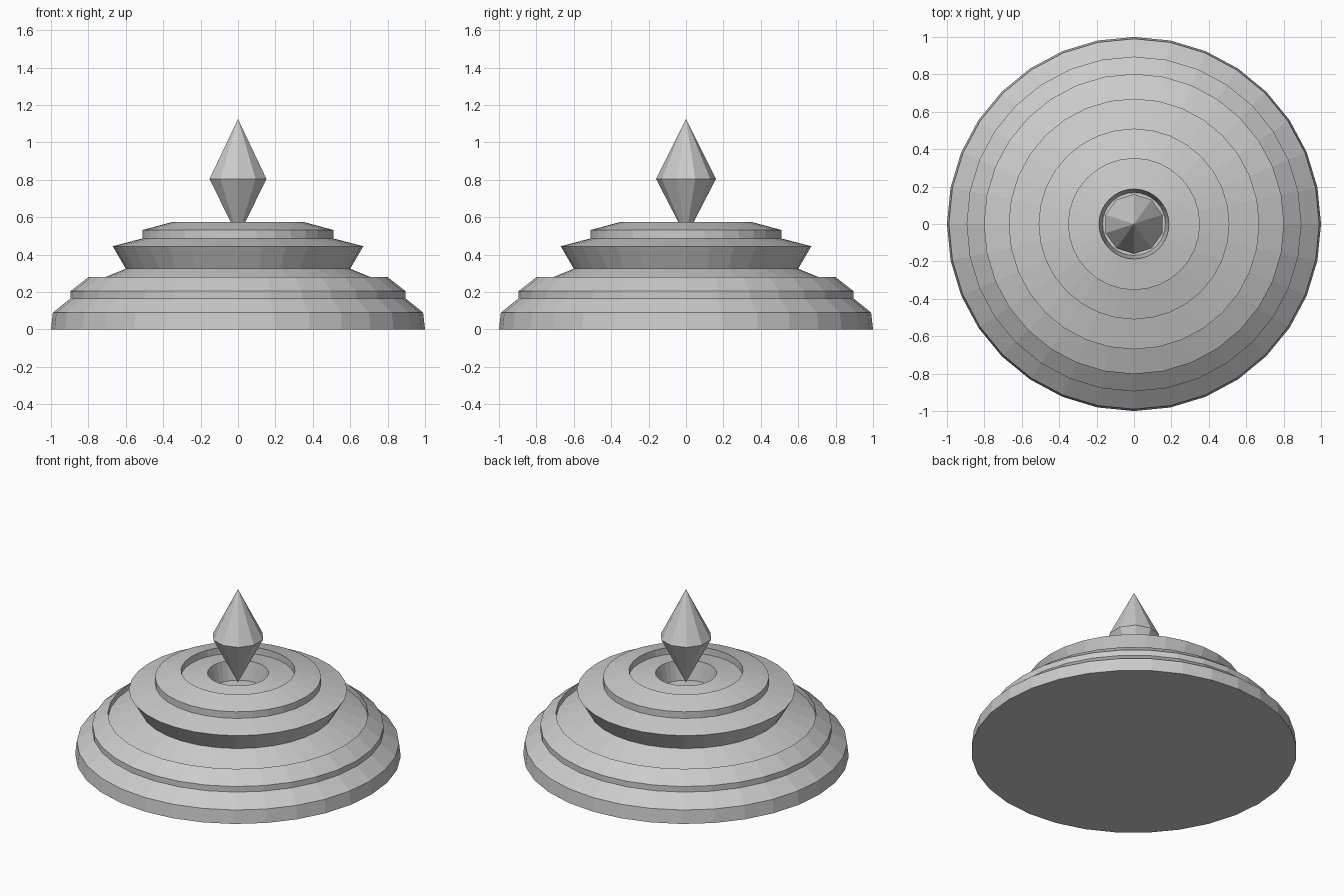
import bpy, bmesh
from math import cos, sin, pi

if "Cube" in bpy.data.objects:
    bpy.data.objects.remove(bpy.data.objects["Cube"])


def lathe(name, profile, sides, start=0.0):
    """Revolve (radius, z) points around z; radius 0 gives a single pole vertex."""
    bm = bmesh.new()
    rings = []
    for r, z in profile:
        n = 1 if r == 0 else sides
        rings.append([bm.verts.new((r * cos(start + 2 * pi * i / sides),
                                    r * sin(start + 2 * pi * i / sides), z))
                      for i in range(n)])
    for a, b in zip(rings, rings[1:]):
        for i in range(sides):
            j = (i + 1) % sides
            quad = [a[i % len(a)], a[j % len(a)], b[j % len(b)], b[i % len(b)]]
            bm.faces.new(list(dict.fromkeys(quad)))
    bmesh.ops.recalc_face_normals(bm, faces=bm.faces)
    mesh = bpy.data.meshes.new(name)
    bm.to_mesh(mesh)
    bm.free()
    obj = bpy.data.objects.new(name, mesh)
    bpy.context.collection.objects.link(obj)
    return obj


# Stepped round base with grooves and a central socket
lathe("stepped_base", [
    (0, 0), (1.0, 0), (0.99, 0.09),
    (0.895, 0.167), (0.895, 0.205), (0.80, 0.28),   # lower steps
    (0.80, 0.243), (0.60, 0.325),                   # groove
    (0.67, 0.445), (0.51, 0.487),                   # flared collar
    (0.51, 0.532), (0.35, 0.575),                   # upper step
    (0.35, 0.53), (0.187, 0.558),                   # inner ring
    (0.168, 0.43), (0, 0.43),                       # socket
], 32)

# Floating ten-sided crystal
lathe("crystal", [(0, 0.495), (0.16, 0.805), (0, 1.125)], 10, pi / 2)
